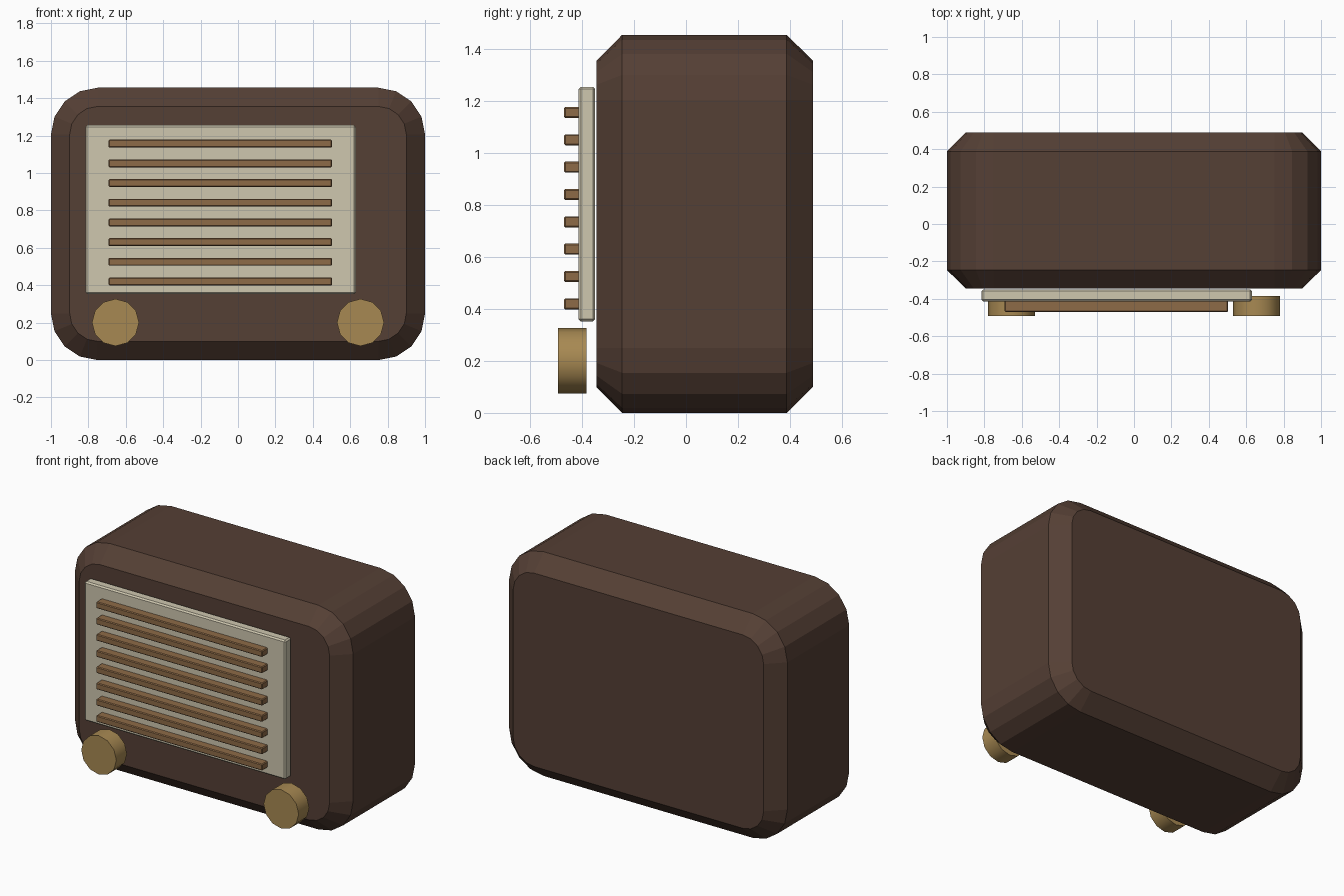
import bpy, bmesh
from math import cos, sin, pi, radians

if "Cube" in bpy.data.objects:
    bpy.data.objects.remove(bpy.data.objects["Cube"])


def material(name, rgb):
    m = bpy.data.materials.new(name)
    m.diffuse_color = (*rgb, 1)
    m.use_nodes = True
    m.node_tree.nodes["Principled BSDF"].inputs["Base Color"].default_value = m.diffuse_color
    return m


WOOD = material("dark_wood", (0.09, 0.05, 0.035))
CLOTH = material("cream_cloth", (0.62, 0.57, 0.43))
SLAT = material("light_wood", (0.27, 0.145, 0.063))
BRASS = material("brass", (0.39, 0.25, 0.085))


def finish(name, bm, mat):
    bmesh.ops.recalc_face_normals(bm, faces=bm.faces)
    mesh = bpy.data.meshes.new(name)
    bm.to_mesh(mesh)
    bm.free()
    mesh.materials.append(mat)
    ob = bpy.data.objects.new(name, mesh)
    bpy.context.collection.objects.link(ob)
    return ob


def rounded_ring(bm, y, inset, w=1.0, h=1.456, r=0.25, seg=4):
    """Rounded rectangle in the xz plane, moved inwards by inset."""
    ring = []
    corners = [(w - r, h - r), (r - w, h - r), (r - w, r), (w - r, r)]
    for q, (cx, cz) in enumerate(corners):
        for i in range(seg + 1):
            a = (q + i / seg) * pi / 2
            ring.append(bm.verts.new((cx + (r - inset) * cos(a), y,
                                      cz + (r - inset) * sin(a))))
    return ring


def box(name, x, y, z, mat, bevel):
    bm = bmesh.new()
    bmesh.ops.create_cube(bm, size=1)
    for v in bm.verts:
        for i, (lo, hi) in enumerate((x, y, z)):
            v.co[i] = lo if v.co[i] < 0 else hi
    bmesh.ops.bevel(bm, geom=bm.edges[:], offset=bevel, segments=1, affect='EDGES')
    return finish(name, bm, mat)


# Cabinet: rounded rectangle with chamfered front and back rims
bm = bmesh.new()
rings = [rounded_ring(bm, y, inset) for y, inset in
         ((-0.345, 0.1), (-0.246, 0), (0.388, 0), (0.489, 0.1))]
for a, b in zip(rings, rings[1:]):
    for i in range(len(a)):
        j = (i + 1) % len(a)
        bm.faces.new((a[i], a[j], b[j], b[i]))
bm.faces.new(rings[0])
bm.faces.new(rings[-1])
finish("cabinet", bm, WOOD)

# Speaker panel
box("speaker_panel", (-0.815, 0.63), (-0.414, -0.35), (0.352, 1.256), CLOTH, 0.009)

# Grille slats
for i in range(8):
    z = 0.42 + i * 0.1053
    box(f"grille_slat_{i + 1}", (-0.692, 0.503), (-0.47, -0.405),
        (z - 0.021, z + 0.021), SLAT, 0.005)

# Control knobs
for side, x in (("left", -0.655), ("right", 0.655)):
    bpy.ops.mesh.primitive_cylinder_add(vertices=12, radius=0.126, depth=0.109,
                                        location=(x, -0.4385, 0.201),
                                        rotation=(pi / 2, 0, 0))
    knob = bpy.context.object
    knob.name = f"{side}_knob"
    knob.data.materials.append(BRASS)
    bpy.ops.object.shade_smooth_by_angle(angle=radians(40))
